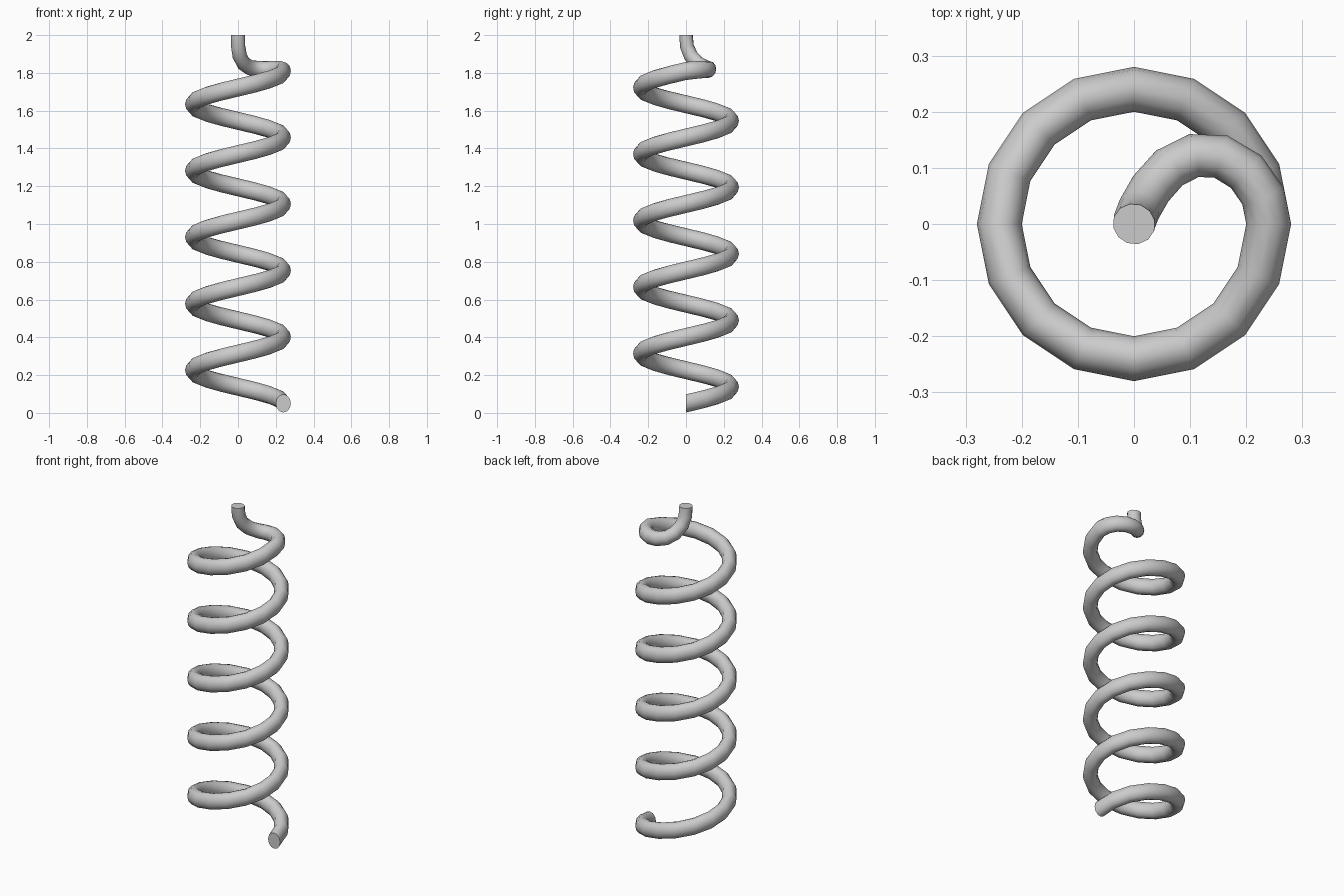
import bpy, bmesh, math
from mathutils import Vector

if "Cube" in bpy.data.objects:
    bpy.data.objects.remove(bpy.data.objects["Cube"])

SIDES, STEPS, TURNS = 12, 16, 5
R, Z0, PITCH = 0.24, 0.05, 0.352

# coil centre line with upright cross-sections: (position, tangent)
path = []
for i in range(STEPS * TURNS + 1):
    a = 2 * math.pi * i / STEPS
    path.append((Vector((R * math.cos(a), R * math.sin(a), Z0 + PITCH * i / STEPS)),
                 Vector((-math.sin(a), math.cos(a), 0))))

# hook that curls in to the axis and rises to the tip
hook = [Vector(p) for p in (
    (.24, 0, 1.81), (.23, .05, 1.815), (.2, .093, 1.818), (.155, .12, 1.818), (.107, .122, 1.82),
    (.063, .1, 1.828), (.03, .063, 1.85), (.009, .026, 1.89), (.001, .005, 1.94), (0, 0, 2))]
for i in range(1, len(hook) - 1):
    path.append((hook[i], (hook[i + 1] - hook[i - 1]).normalized()))
path.append((hook[-1], Vector((0, 0, 1))))

# sweep the tube section along the centre line
bm = bmesh.new()
rings = []
side = Vector((1, 0, 0))
for k, (p, t) in enumerate(path):
    if math.hypot(t.x, t.y) > 0.2:
        side = Vector((t.y, -t.x, 0)).normalized()
    up = side.cross(t).normalized()
    tip = max(0, k - STEPS * TURNS) / (len(hook) - 1)
    w, h = 0.04 - 0.002 * tip, 0.048 - 0.012 * tip
    rings.append([bm.verts.new(p + side * w * math.cos(2 * math.pi * j / SIDES)
                               + up * h * math.sin(2 * math.pi * j / SIDES)) for j in range(SIDES)])
for r0, r1 in zip(rings, rings[1:]):
    for j in range(SIDES):
        n = (j + 1) % SIDES
        bm.faces.new((r0[j], r0[n], r1[n], r1[j]))
bm.faces.new(rings[0])
bm.faces.new(rings[-1])
bmesh.ops.recalc_face_normals(bm, faces=bm.faces[:])

mesh = bpy.data.meshes.new("coil_spring")
bm.to_mesh(mesh)
bm.free()
spring = bpy.data.objects.new("coil_spring", mesh)
bpy.context.collection.objects.link(spring)
bpy.context.view_layer.objects.active = spring
spring.select_set(True)
bpy.ops.object.shade_smooth_by_angle(angle=math.radians(50))
